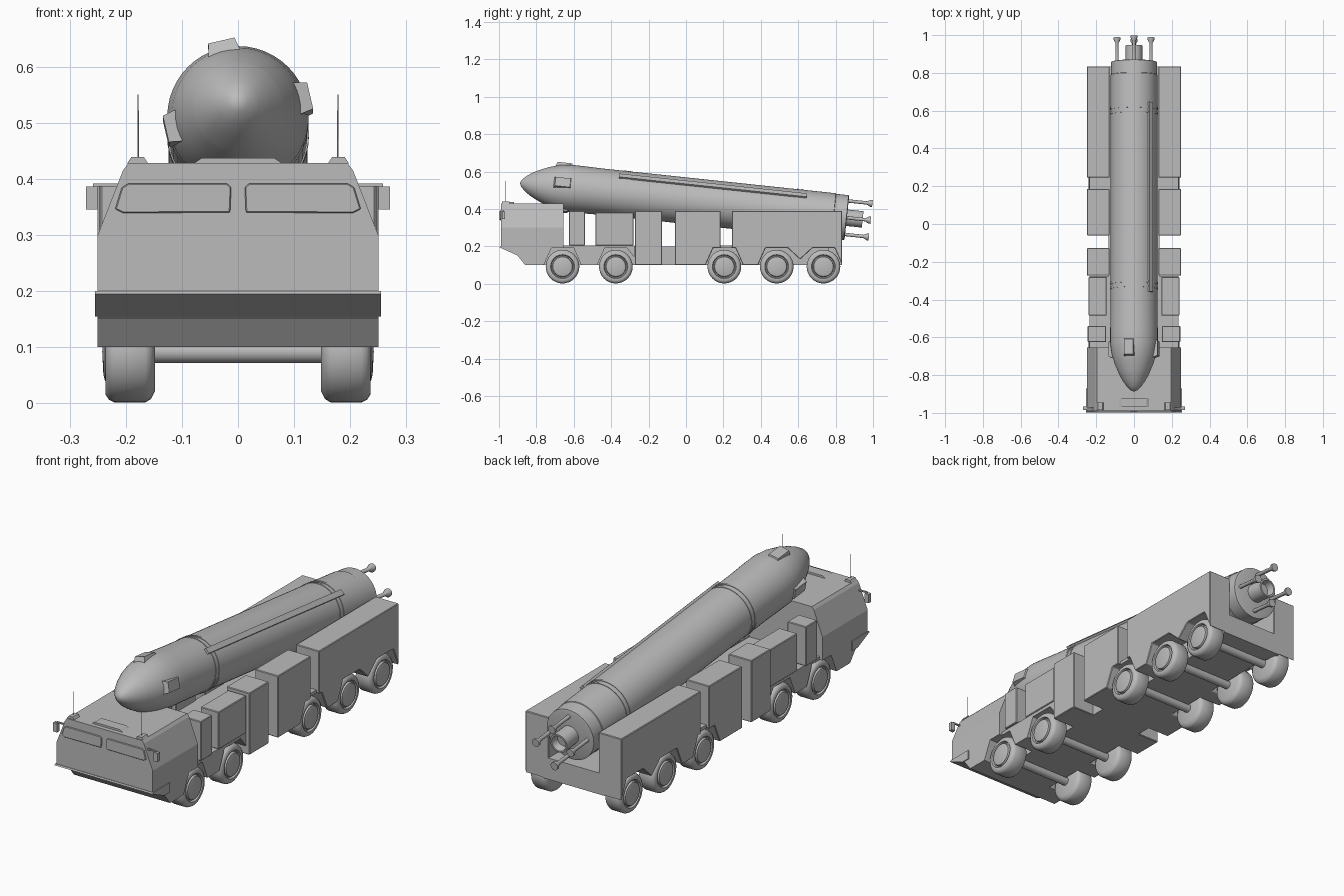
import bpy, bmesh, math
from mathutils import Vector, Matrix

cube = bpy.data.objects.get("Cube")
if cube:
    bpy.data.objects.remove(cube, do_unlink=True)

grey = bpy.data.materials.new("plain_grey")
grey.use_nodes = True
grey.diffuse_color = (0.5, 0.5, 0.5, 1)
grey.node_tree.nodes["Principled BSDF"].inputs["Base Color"].default_value = (0.5, 0.5, 0.5, 1)


def finish(name, bm, smooth=False, bevel=0, mirror=False):
    bmesh.ops.recalc_face_normals(bm, faces=bm.faces)
    mesh = bpy.data.meshes.new(name)
    bm.to_mesh(mesh)
    bm.free()
    mesh.materials.append(grey)
    obj = bpy.data.objects.new(name, mesh)
    bpy.context.collection.objects.link(obj)
    if bevel:
        mod = obj.modifiers.new("bevel", 'BEVEL')
        mod.width, mod.segments = bevel, 1
    if mirror:
        obj.modifiers.new("mirror", 'MIRROR')
    if smooth:
        bpy.ops.object.select_all(action='DESELECT')
        obj.select_set(True)
        bpy.context.view_layer.objects.active = obj
        bpy.ops.object.shade_smooth_by_angle(angle=math.radians(35))
    return obj


def prism(name, points, lo, hi, axis='x', **kw):
    """Extrude a (y, z) outline along x, or an (x, z) outline along y."""
    bm = bmesh.new()
    place = (lambda p, d: (d, *p)) if axis == 'x' else (lambda p, d: (p[0], d, p[1]))
    face = bm.faces.new([bm.verts.new(place(p, lo)) for p in points])
    ext = bmesh.ops.extrude_face_region(bm, geom=[face])
    shift = Vector(place((0, 0), hi - lo))
    bmesh.ops.translate(bm, vec=shift, verts=[v for v in ext['geom'] if isinstance(v, bmesh.types.BMVert)])
    return finish(name, bm, **kw)


def box(name, x, y, z, **kw):
    return prism(name, [(y[0], z[0]), (y[1], z[0]), (y[1], z[1]), (y[0], z[1])], *x, **kw)


def lathe(name, profile, matrix, sides=32, **kw):
    """Spin (distance, radius) pairs about local z, then place with a matrix."""
    bm = bmesh.new()
    verts = [bm.verts.new((r, 0, d)) for d, r in profile]
    edges = [bm.edges.new(pair) for pair in zip(verts, verts[1:])]
    bmesh.ops.spin(bm, geom=verts + edges, axis=(0, 0, 1), cent=(0, 0, 0),
                   angle=math.tau, steps=sides)
    bmesh.ops.remove_doubles(bm, verts=bm.verts, dist=0.0003)
    bmesh.ops.transform(bm, matrix=matrix, verts=bm.verts)
    return finish(name, bm, smooth=True, **kw)


LOW, ARCH, DECK, TOP = 0.1, 0.19, 0.2, 0.39
wheels = [-0.66, -0.375, 0.205, 0.485, 0.735]


def arch(y):
    return [(y - 0.1, LOW), (y - 0.06, ARCH), (y + 0.06, ARCH), (y + 0.1, LOW)]


# Chassis
box("chassis", (-0.135, 0.135), (-0.86, 0.835), (LOW, DECK))
box("rear_panel", (-0.16, 0.16), (0.76, 0.835), (LOW, DECK))

# Cab: lower hull, tapered upper hull, sloping bumper
prism("cab_lower", [(-0.99, 0.3), (-0.99, DECK), (-0.9, 0.15), (-0.86, LOW)] + arch(wheels[0])[:2]
      + [(-0.655, ARCH), (-0.655, 0.3)], -0.25, 0.25)
prism("cab_upper", [(-0.25, 0.3), (0.25, 0.3), (0.205, 0.415), (0.195, 0.428),
                    (-0.195, 0.428), (-0.205, 0.415)], -0.99, -0.655, axis='y')
prism("bumper", [(-0.993, DECK), (-0.998, 0.195), (-0.91, 0.155), (-0.87, 0.155), (-0.87, DECK)],
      -0.255, 0.255)
prism("windscreen", [(0.014, 0.34), (0.205, 0.339), (0.219, 0.346), (0.207, 0.385),
                     (0.195, 0.392), (0.02, 0.392), (0.012, 0.385)],
      -0.996, -0.989, axis='y', mirror=True, bevel=0.002)
prism("roof_hatch", [(-0.08, 0.427), (0.08, 0.427), (0.065, 0.437), (-0.065, 0.437)],
      -0.97, -0.92, axis='y')

# Cab fittings
prism("antenna_base", [(0.16, 0.427), (0.198, 0.427), (0.19, 0.439), (0.168, 0.439)],
      -0.985, -0.945, axis='y', mirror=True)
lathe("antenna", [(0.43, 0), (0.43, 0.0015), (0.55, 0.001), (0.55, 0)],
      Matrix.Translation((0.178, -0.967, 0)), sides=6, mirror=True)
box("mirror_arm", (0.21, 0.258), (-0.98, -0.972), (0.386, 0.392), mirror=True)
box("mirror", (0.25, 0.271), (-0.985, -0.967), (0.345, 0.386), mirror=True)

# Side panels with wheel arches
prism("front_fender", [(-0.655, ARCH)] + arch(wheels[0])[2:] + arch(wheels[1])[:3]
      + [(-0.275, 0.14), (-0.275, 0.205), (-0.655, 0.205)], 0.13, 0.235, mirror=True)
box("fender_bin", (0.148, 0.245), (-0.625, -0.54), (0.205, TOP), mirror=True, bevel=0.003)
box("fender_locker", (0.145, 0.24), (-0.485, -0.28), (0.205, 0.38), mirror=True, bevel=0.003)
box("middle_locker", (0.13, 0.25), (-0.272, -0.128), (LOW, TOP), mirror=True, bevel=0.003)
prism("centre_locker", [(-0.06, LOW)] + arch(wheels[2])[:2]
      + [(0.185, ARCH), (0.185, TOP), (-0.06, TOP)], 0.13, 0.25, mirror=True, bevel=0.003)
box("fender_bridge", (0.13, 0.235), (0.18, 0.25), (ARCH, 0.205), mirror=True)
prism("rear_locker", [(0.245, ARCH)] + arch(wheels[2])[2:] + arch(wheels[3])[:3]
      + [(0.61, 0.13), (0.675, ARCH)] + arch(wheels[4])[2:3]
      + [(0.835, LOW), (0.835, TOP), (0.245, TOP)], 0.13, 0.25, mirror=True, bevel=0.003)

# Wheels and axles
tyre = [(0.148, 0), (0.148, 0.07), (0.155, 0.084), (0.165, 0.09), (0.22, 0.09), (0.23, 0.085),
        (0.236, 0.076), (0.236, 0.064), (0.226, 0.06), (0.226, 0.055), (0.237, 0.052), (0.24, 0.04), (0.242, 0)]
sideways = Matrix.Rotation(math.pi / 2, 4, 'Y')
for i, y in enumerate(wheels):
    place = Matrix.Translation((0, y, 0.0915)) @ sideways
    lathe(f"wheel_pair_{i + 1}", tyre, place, mirror=True)
    lathe(f"axle_{i + 1}", [(-0.16, 0), (-0.16, 0.02), (0.16, 0.02), (0.16, 0)], place, sides=12)

# Rocket: local z runs along its axis from tail to nose
axis = Vector((0, -1.49, 0.158)).normalized()
frame = Matrix.Translation((0, 0.86, 0.353)) @ Vector((0, 0, 1)).rotation_difference(axis).to_matrix().to_4x4()
body = [(0, 0), (0, 0.11), (0.003, 0.121), (0.07, 0.121), (0.072, 0.124), (1.33, 0.124),
        (1.43, 0.126), (1.5, 0.126), (1.56, 0.117), (1.61, 0.102), (1.66, 0.081), (1.664, 0.079),
        (1.7, 0.06), (1.73, 0.038), (1.75, 0.018), (1.757, 0)]
lathe("rocket_body", body, frame, sides=48)
for i, d in enumerate([0.25, 0.275, 1.18, 1.205]):
    lathe(f"rocket_band_{i + 1}", [(d - 0.006, 0.12), (d - 0.006, 0.1265), (d + 0.006, 0.1265), (d + 0.006, 0.12)], frame, sides=48)


def on_rocket(name, size, distance, radius, angle, taper=1.0):
    bm = bmesh.new()
    bmesh.ops.create_cube(bm, size=1)
    for v in bm.verts:
        if v.co.x > 0:
            v.co.y *= taper
            v.co.z *= taper
        v.co = Vector(c * s for c, s in zip(v.co, size)) + Vector((radius, 0, distance))
    bmesh.ops.transform(bm, matrix=frame @ Matrix.Rotation(angle, 4, 'Z'), verts=bm.verts)
    return finish(name, bm)


# Cable duct on the upper left flank, blisters round the shoulder
up = math.atan2(*(frame.to_3x3().transposed() @ Vector((0, 0, 1))).yx)
turn = 1 if (frame.to_3x3() @ Vector((-math.sin(up), math.cos(up), 0))).x > 0 else -1
on_rocket("cable_duct", (0.016, 0.026, 1.01), 0.73, 0.126, up + turn * math.radians(43))
for i in range(4):
    on_rocket(f"blister_{i + 1}", (0.03, 0.06, 0.1), 1.53, 0.117,
              up - turn * math.radians(13) + i * math.pi / 2, taper=0.8)

# Engine nozzle and four steering jets
lathe("main_nozzle", [(0.02, 0.044), (-0.085, 0.044), (-0.085, 0.036), (-0.05, 0.03), (-0.05, 0)], frame, sides=24)
jet = [(0.01, 0.009), (-0.1, 0.009), (-0.118, 0.019), (-0.128, 0.019), (-0.128, 0)]
for i in range(4):
    spot = Matrix.Rotation(up + i * math.pi / 2, 4, 'Z') @ Matrix.Translation((0.09, 0, 0))
    lathe(f"steering_jet_{i + 1}", jet, frame @ spot, sides=12)
